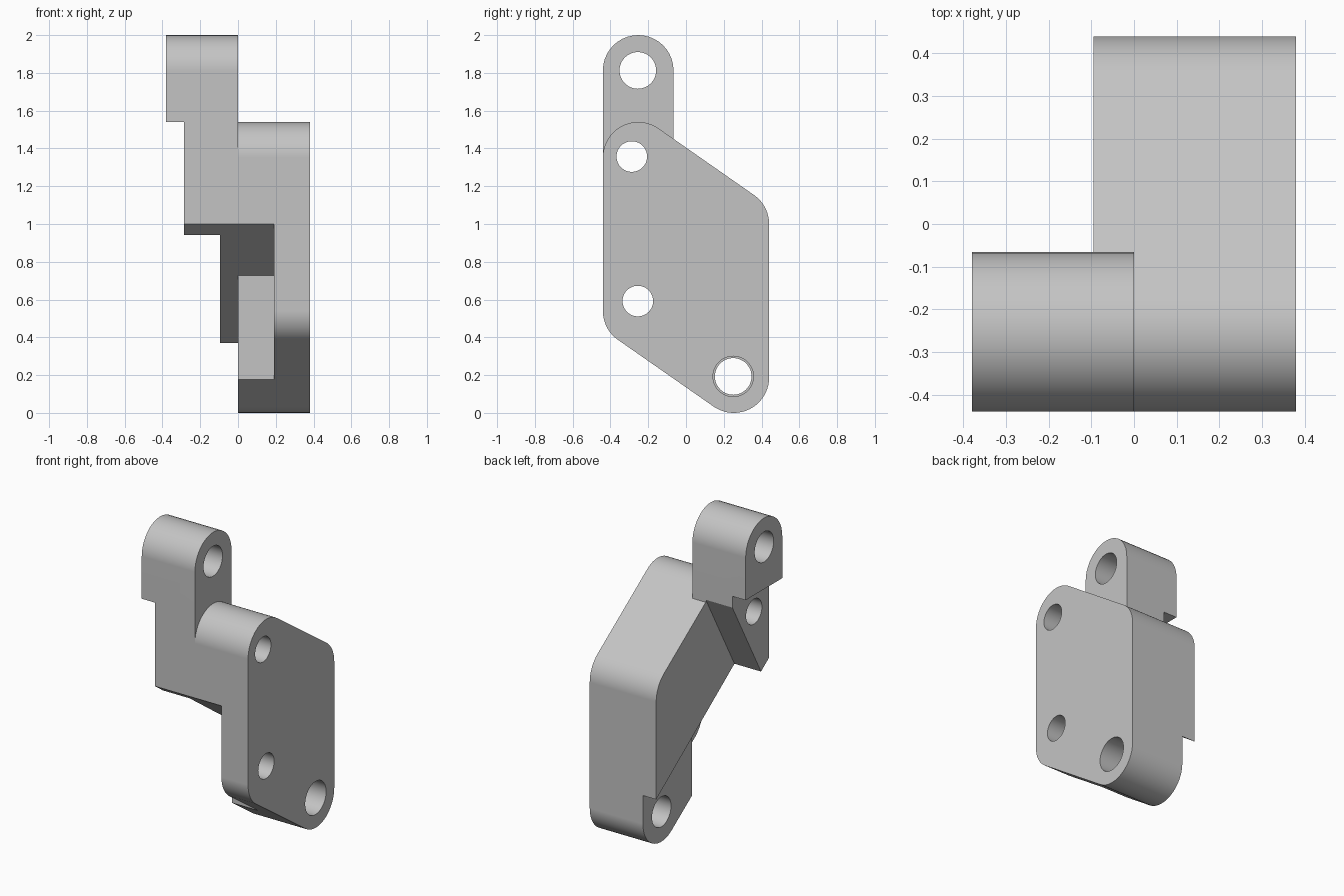
import bpy, bmesh, math

if "Cube" in bpy.data.objects:
    bpy.data.objects.remove(bpy.data.objects["Cube"])

R = 0.187          # common rounding radius
EDGE = 0.44        # half depth in y
CY = EDGE - R      # arc centres sit at +-CY
SLOPE = 54.9       # direction of the slanted edge normals, degrees


def arc(cy, cz, r, a0, a1, steps=20):
    """Points on an arc in the side (y, z) plane."""
    angles = [math.radians(a0 + (a1 - a0) * i / steps) for i in range(steps + 1)]
    return [(cy + r * math.cos(a), cz + r * math.sin(a)) for a in angles]


def prism(name, profile, x0, x1):
    """Extrude a side profile from x0 to x1."""
    bm = bmesh.new()
    face = bm.faces.new([bm.verts.new((x0, y, z)) for y, z in profile])
    ext = bmesh.ops.extrude_face_region(bm, geom=[face])
    moved = [v for v in ext["geom"] if isinstance(v, bmesh.types.BMVert)]
    bmesh.ops.translate(bm, vec=(x1 - x0, 0, 0), verts=moved)
    bmesh.ops.recalc_face_normals(bm, faces=bm.faces)
    mesh = bpy.data.meshes.new(name)
    bm.to_mesh(mesh)
    bm.free()
    ob = bpy.data.objects.new(name, mesh)
    bpy.context.collection.objects.link(ob)
    return ob


def activate(ob):
    bpy.ops.object.select_all(action='DESELECT')
    ob.select_set(True)
    bpy.context.view_layer.objects.active = ob


def combine(target, other, operation):
    """Apply a boolean and discard the second solid."""
    activate(target)
    mod = target.modifiers.new("combine", 'BOOLEAN')
    mod.operation = operation
    mod.solver = 'EXACT'
    mod.object = other
    bpy.ops.object.modifier_apply(modifier=mod.name)
    bpy.data.objects.remove(other)


def diagonal(y):
    """Height of the slanted underside."""
    return 1.0 - 0.716 * (y + EDGE)


# Main plate: rounded parallelogram
plate = (arc(CY, 1.0, R, 0, SLOPE) + arc(-CY, 1.353, R, SLOPE, 180)
         + arc(-CY, 0.54, R, 180, 180 + SLOPE) + arc(CY, R, R, 180 + SLOPE, 360))
bracket = prism("bracket", plate, -0.285, 0.38)

# Upright lug with a round top
lug = arc(-CY, 2 - R, R, 0, 180) + [(-EDGE, 0.7), (2 * R - EDGE, 0.7)]
combine(bracket, prism("lug", lug, -0.38, 0), 'UNION')

# Step under the lug
combine(bracket, prism("lug_step", [(-0.7, 1.54), (0.7, 1.54), (0.7, -0.3), (-0.7, -0.3)],
                       -0.6, -0.285), 'DIFFERENCE')
# Slanted back of the arm
combine(bracket, prism("arm_back", [(-0.695, 0.34), (-0.36, 0.94), (-0.067, 1.465), (0.008, 1.6),
                                    (0.7, 1.6), (0.7, -0.3), (-0.695, -0.3)],
                       -0.6, -0.095), 'DIFFERENCE')
# Slanted underside of the arm and body
combine(bracket, prism("underside", [(-0.7, diagonal(-0.7)), (0.7, diagonal(0.7)),
                                     (0.7, -0.3), (-0.7, -0.3)],
                       -0.6, 0), 'DIFFERENCE')
# Front pocket beside the foot
combine(bracket, prism("front_pocket", [(-0.7, diagonal(-0.7)), (-0.06, diagonal(-0.06)),
                                        (-0.06, -0.3), (-0.7, -0.3)],
                       -0.7, 0.19), 'DIFFERENCE')

# Holes: y, z, radius, start x
holes = [(-0.255, 1.813, 0.097, -0.6), (-0.287, 1.357, 0.081, -0.6),
         (-0.255, 0.592, 0.081, -0.6), (0.25, 0.193, 0.097, -0.6),
         (0.25, 0.193, 0.107, 0.19)]
for y, z, r, x0 in holes:
    combine(bracket, prism("hole", arc(y, z, r, 0, 360, 48)[:-1], x0, 0.6), 'DIFFERENCE')

# Single grey finish
grey = bpy.data.materials.new("plain grey")
grey.use_nodes = True
color = (0.55, 0.55, 0.55, 1)
grey.diffuse_color = color
grey.node_tree.nodes["Principled BSDF"].inputs["Base Color"].default_value = color
bracket.data.materials.clear()
bracket.data.materials.append(grey)
for poly in bracket.data.polygons:
    poly.material_index = 0

# Smooth the rounds, keep the flats flat
activate(bracket)
bpy.ops.object.shade_smooth_by_angle(angle=math.radians(25))
weighted = bracket.modifiers.new("flat_faces", 'WEIGHTED_NORMAL')
weighted.keep_sharp = True
